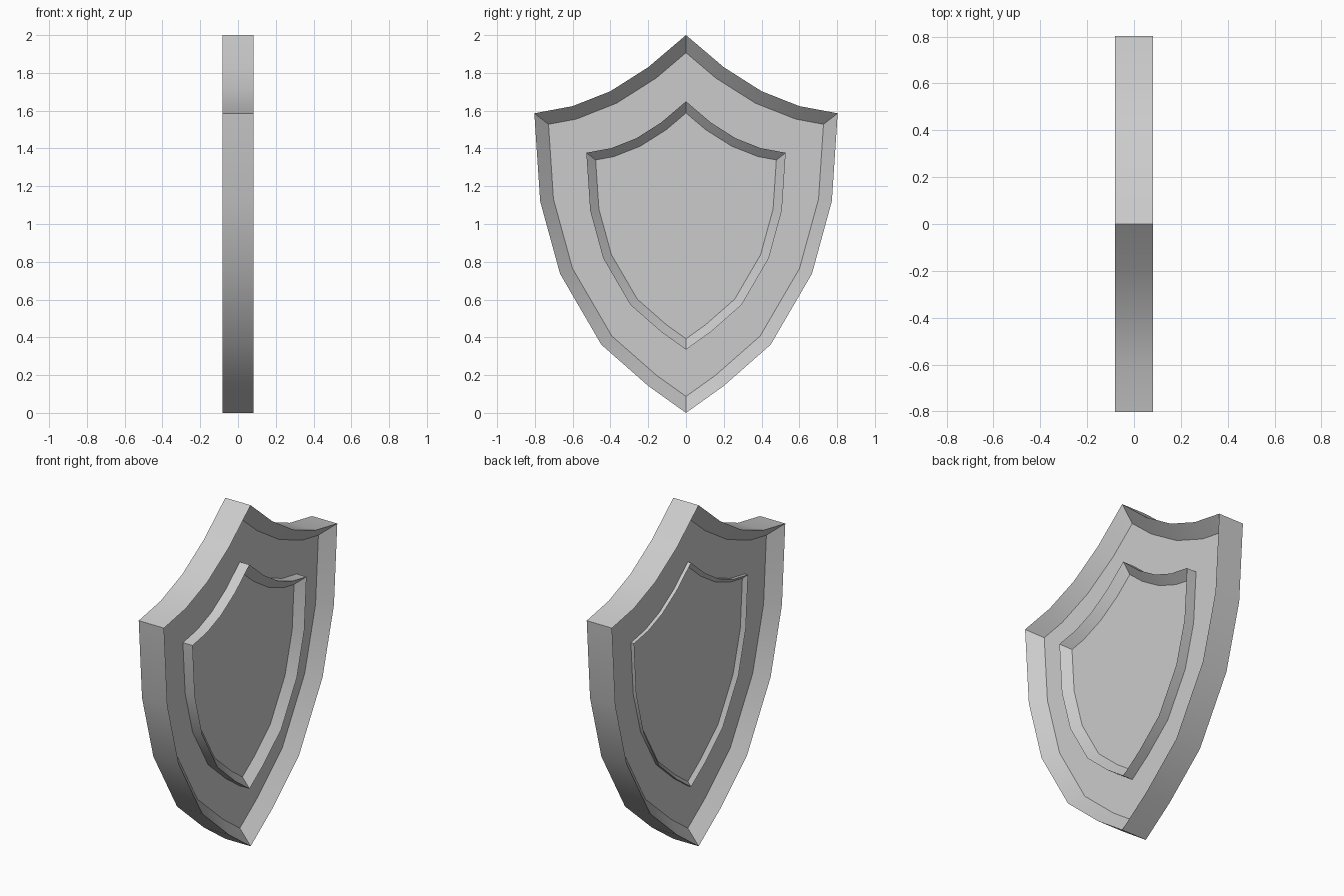
import bpy, bmesh, math

cube = bpy.data.objects.get("Cube")
if cube:
    bpy.data.objects.remove(cube, do_unlink=True)

# One plain grey
grey = bpy.data.materials.new("plain_grey")
grey.use_nodes = True
colour = (0.6, 0.6, 0.6, 1)
grey.diffuse_color = colour
grey.node_tree.nodes["Principled BSDF"].inputs["Base Color"].default_value = colour

# Half outline (y, z) from top point to bottom point
HALF = [(0, 2), (0.2, 1.83), (0.4, 1.703), (0.6, 1.624), (0.803, 1.586),
        (0.772, 1.12), (0.667, 0.737), (0.448, 0.361), (0.2, 0.143), (0, 0)]
OUTLINE = HALF + [(-y, z) for y, z in HALF[-2:0:-1]]
THICK, RIM, RECESS = 0.164, 0.071, 0.07


def rimmed_shield(name, scale=1, x=0, z=0):
    """Slab in the shield outline with a raised rim on both faces."""
    bm = bmesh.new()
    back = bm.faces.new([bm.verts.new((-THICK / 2, y, h)) for y, h in OUTLINE])
    extruded = bmesh.ops.extrude_face_region(bm, geom=[back], use_keep_orig=True)["geom"]
    verts = [g for g in extruded if isinstance(g, bmesh.types.BMVert)]
    bmesh.ops.translate(bm, verts=verts, vec=(THICK, 0, 0))
    bmesh.ops.recalc_face_normals(bm, faces=bm.faces)
    # Sink each broad face inside its rim
    broad = [f for f in bm.faces if abs(f.normal.x) > 0.9]
    bmesh.ops.inset_individual(bm, faces=broad, thickness=RIM, depth=-RECESS,
                               use_even_offset=True)
    bmesh.ops.scale(bm, verts=bm.verts, vec=(scale, scale, scale))
    bmesh.ops.translate(bm, verts=bm.verts, vec=(x, 0, z))
    mesh = bpy.data.meshes.new(name)
    bm.to_mesh(mesh)
    bm.free()
    mesh.materials.append(grey)
    obj = bpy.data.objects.new(name, mesh)
    bpy.context.collection.objects.link(obj)
    bpy.ops.object.select_all(action='DESELECT')
    obj.select_set(True)
    bpy.context.view_layer.objects.active = obj
    bpy.ops.object.shade_smooth_by_angle(angle=math.radians(30))
    return obj


# Main shield, and a smaller copy set through its middle, nearer the +x face
rimmed_shield("shield_body")
rimmed_shield("inner_shield", scale=0.657, x=0.021, z=0.335)
